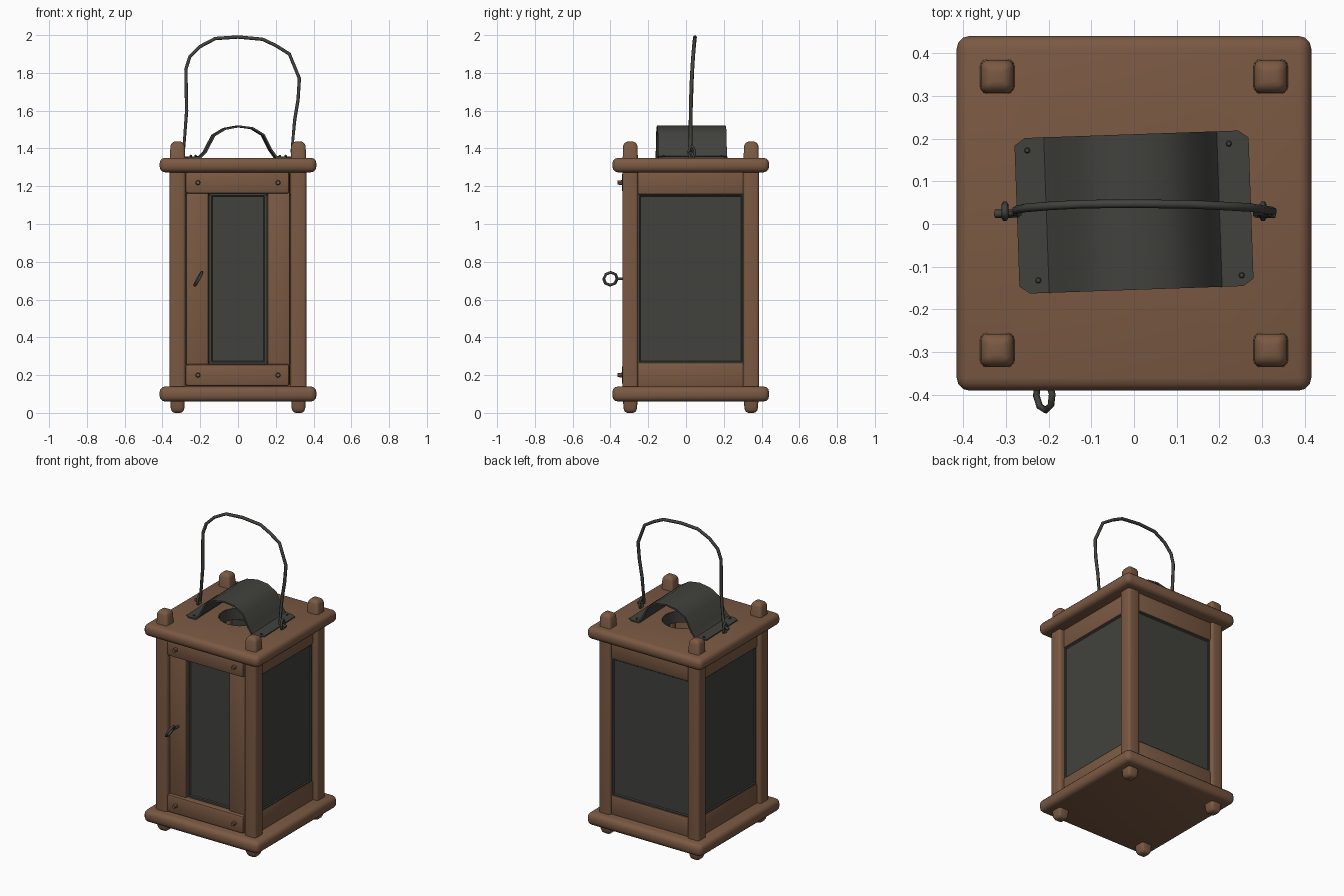
import bpy, bmesh, math
from mathutils import Matrix, Vector

if "Cube" in bpy.data.objects:
    bpy.data.objects.remove(bpy.data.objects["Cube"])

CY = 0.025          # depth centre of the body
POST = 0.32         # post distance from the centre


def material(name, rgb):
    m = bpy.data.materials.new(name)
    m.use_nodes = True
    m.diffuse_color = (*rgb, 1)
    m.node_tree.nodes["Principled BSDF"].inputs["Base Color"].default_value = (*rgb, 1)
    return m


WOOD = material("brown wood", (0.197, 0.1, 0.056))
METAL = material("dark grey metal", (0.053, 0.054, 0.046))
made = []


def finish(name, bm, mat, matrix=None):
    if matrix:
        bm.transform(matrix)
    bmesh.ops.recalc_face_normals(bm, faces=bm.faces)
    mesh = bpy.data.meshes.new(name)
    bm.to_mesh(mesh)
    bm.free()
    mesh.materials.append(mat)
    ob = bpy.data.objects.new(name, mesh)
    bpy.context.collection.objects.link(ob)
    made.append(ob)
    return ob


def box_mesh(size, loc, bevel=0.0, segments=2):
    bm = bmesh.new()
    bmesh.ops.create_cube(bm, size=1)
    bm.transform(Matrix.Translation(loc) @ Matrix.Diagonal((*size, 1)))
    if bevel:
        bmesh.ops.bevel(bm, geom=bm.edges[:], offset=bevel, segments=segments,
                        profile=0.5, affect='EDGES')
    return bm


def wire(name, points, radius, closed=False):
    curve = bpy.data.curves.new(name, 'CURVE')
    curve.dimensions = '3D'
    curve.bevel_depth = radius
    curve.bevel_resolution = 1
    curve.use_fill_caps = True
    spline = curve.splines.new('POLY')
    spline.points.add(len(points) - 1)
    for p, co in zip(spline.points, points):
        p.co = (*co, 1)
    spline.use_cyclic_u = closed
    curve.materials.append(METAL)
    ob = bpy.data.objects.new(name, curve)
    bpy.context.collection.objects.link(ob)


def ring(centre, ry, rz, sides, turn=0.0, lean=0.0):
    rot = Matrix.Rotation(turn, 3, 'Z')
    pts = []
    for i in range(sides):
        a = math.tau * i / sides
        z = rz * math.sin(a)
        pts.append(Vector(centre) + rot @ Vector((lean * z, ry * math.cos(a), z)))
    return pts


# Base and top boards
finish("base_board", box_mesh((0.83, 0.83, 0.08), (0, CY, 0.1), 0.03, 3), WOOD)
top = finish("top_board", box_mesh((0.83, 0.83, 0.077), (0, CY, 1.312), 0.03, 3), WOOD)

# Round vent through the top board
bm = bmesh.new()
bmesh.ops.create_cone(bm, cap_ends=True, segments=24, radius1=0.13, radius2=0.13, depth=0.3,
                      matrix=Matrix.Translation((0, CY, 1.31)))
cutter = finish("vent_cutter", bm, WOOD)
cutter.hide_render = True
mod = top.modifiers.new("vent", 'BOOLEAN')
mod.operation = 'DIFFERENCE'
mod.object = cutter
bpy.context.view_layer.objects.active = top
bpy.ops.object.modifier_apply(modifier="vent")
made.remove(cutter)
bpy.data.objects.remove(cutter)

# Dark lining of the vent
bm = bmesh.new()
bmesh.ops.create_cone(bm, cap_ends=False, segments=24, radius1=0.129, radius2=0.129,
                      depth=0.074, matrix=Matrix.Translation((0, CY, 1.313)))
bmesh.ops.recalc_face_normals(bm, faces=bm.faces)
bmesh.ops.solidify(bm, geom=bm.faces[:], thickness=0.004)
finish("vent_lining", bm, METAL)

# Rounded corner posts with tapered ends
for sx, side in ((-1, "right"), (1, "left")):
    for sy, end in ((-1, "front"), (1, "back")):
        bm = bmesh.new()
        rings = []
        for z, h in ((0, 0.028), (0.025, 0.036), (0.13, 0.042),
                     (1.29, 0.042), (1.415, 0.038), (1.437, 0.026)):
            rings.append([bm.verts.new((x * h, y * h, z))
                          for x, y in ((-1, -1), (1, -1), (1, 1), (-1, 1))])
        for a, b in zip(rings, rings[1:]):
            for i in range(4):
                j = (i + 1) % 4
                bm.faces.new((a[i], a[j], b[j], b[i]))
        bm.faces.new(rings[0])
        bm.faces.new(rings[-1])
        bmesh.ops.recalc_face_normals(bm, faces=bm.faces)
        edges = [e for e in bm.edges if e.calc_face_angle() > math.radians(60)]
        bmesh.ops.bevel(bm, geom=edges, offset=0.015, segments=3, profile=0.5, affect='EDGES')
        finish(f"{end}_{side}_post", bm, WOOD,
               Matrix.Translation((sx * POST, CY + sy * POST, 0)))


def pane(name, width, matrix):
    # Dark pane with a raised rounded lip around a sunken centre
    bm = box_mesh((width, 0.03, 0.905), (0, -0.308, 0.71))
    upright = [e for e in bm.edges
               if abs(e.verts[0].co.y - e.verts[1].co.y) > 0.01]
    bmesh.ops.bevel(bm, geom=upright, offset=0.015, segments=2, profile=0.5, affect='EDGES')
    bm.normal_update()
    front = [f for f in bm.faces if f.normal.y < -0.9]
    bmesh.ops.inset_region(bm, faces=front, thickness=0.012)
    bmesh.ops.inset_region(bm, faces=front, thickness=0.005, depth=-0.006)
    finish(name, bm, METAL, matrix)


# Rails and panes on the sides and back
for name, turns, out in (("left", 1, 0), ("back", 2, 0.016), ("right", 3, 0.006)):
    m = (Matrix.Translation((0, CY, 0)) @ Matrix.Rotation(turns * math.pi / 2, 4, 'Z')
         @ Matrix.Translation((0, -out, 0)))
    for part, z in (("bottom", 0.197), ("top", 1.222)):
        finish(f"{name}_{part}_rail",
               box_mesh((0.59, 0.05, 0.135), (0, -0.305, z), 0.012), WOOD, m)
    pane(f"{name}_pane", 0.566, m)

# Front door: stiles behind rails, narrow pane, pegs
m = Matrix.Translation((0, CY, 0))
for sx, side in ((-1, "right"), (1, "left")):
    finish(f"door_{side}_stile",
           box_mesh((0.122, 0.04, 1.13), (sx * 0.215, -0.32, 0.71), 0.012), WOOD, m)
for part, z in (("bottom", 0.2), ("top", 1.219)):
    finish(f"door_{part}_rail",
           box_mesh((0.55, 0.055, 0.115), (-0.003, -0.335, z), 0.012), WOOD, m)
    for sx, side in ((-1, "right"), (1, "left")):
        bm = bmesh.new()
        bmesh.ops.create_cone(bm, cap_ends=True, segments=8, radius1=0.014,
                              radius2=0.01, depth=0.03)
        finish(f"door_{part}_{side}_peg", bm, WOOD,
               Matrix.Translation((sx * 0.212, -0.348, z))
               @ Matrix.Rotation(math.pi / 2, 4, 'X'))
pane("door_pane", 0.305, m)

# Door pull ring on a short shank
wire("door_pull", ring((-0.21, -0.4, 0.71), 0.036, 0.034, 8, 0.1, 0.55), 0.008, True)
wire("door_pull_shank", ((-0.21, -0.364, 0.71), (-0.21, -0.31, 0.71)), 0.008)

# Arched metal hood over the vent, with clipped corners
profile = ((-0.274, 1.357), (-0.25, 1.357), (-0.205, 1.359), (-0.18, 1.385), (-0.135, 1.472),
           (-0.075, 1.508), (0, 1.522), (0.075, 1.512), (0.135, 1.475), (0.175, 1.395),
           (0.2, 1.36), (0.25, 1.357), (0.274, 1.357))
bm = bmesh.new()
rows = [[bm.verts.new((x, y * (0.165 if abs(x) > 0.26 else 0.182), z)) for x, z in profile]
        for y in (-1, 1)]
for i in range(len(profile) - 1):
    bm.faces.new((rows[0][i], rows[0][i + 1], rows[1][i + 1], rows[1][i]))
bmesh.ops.recalc_face_normals(bm, faces=bm.faces)
bmesh.ops.solidify(bm, geom=bm.faces[:], thickness=0.01)
finish("vent_hood", bm, METAL,
       Matrix.Translation((0, 0.028, 0)) @ Matrix.Rotation(math.radians(2), 4, 'Z'))
for x, y in ((-0.25, 0.172), (0.222, 0.188), (-0.224, -0.132), (0.252, -0.12)):
    bm = bmesh.new()
    bmesh.ops.create_uvsphere(bm, u_segments=8, v_segments=4, radius=0.007)
    finish("hood_nail", bm, METAL, Matrix.Translation((x, y, 1.36)))

# Staples and bent carrying wire
for sx, side in ((-1, "right"), (1, "left")):
    wire(f"{side}_staple", ring((sx * 0.302, 0.03, 1.378), 0.016, 0.034, 8), 0.008, True)
handle = ((-0.325, 1.375), (-0.288, 1.385), (-0.272, 1.6), (-0.276, 1.82), (-0.255, 1.885),
          (-0.2, 1.94), (-0.12, 1.982), (0, 1.99), (0.13, 1.978), (0.2, 1.945), (0.272, 1.9),
          (0.325, 1.77), (0.318, 1.66), (0.3, 1.55), (0.285, 1.385), (0.33, 1.375))
wire("carry_handle", [(x, 0.024 + 0.024 * ((z - 1.375) / 0.62) ** 3, z) for x, z in handle], 0.01)

# Soft shading with crisp edges
bpy.ops.object.select_all(action='DESELECT')
for ob in made:
    ob.select_set(True)
bpy.context.view_layer.objects.active = top
bpy.ops.object.shade_smooth_by_angle(angle=math.radians(35))
